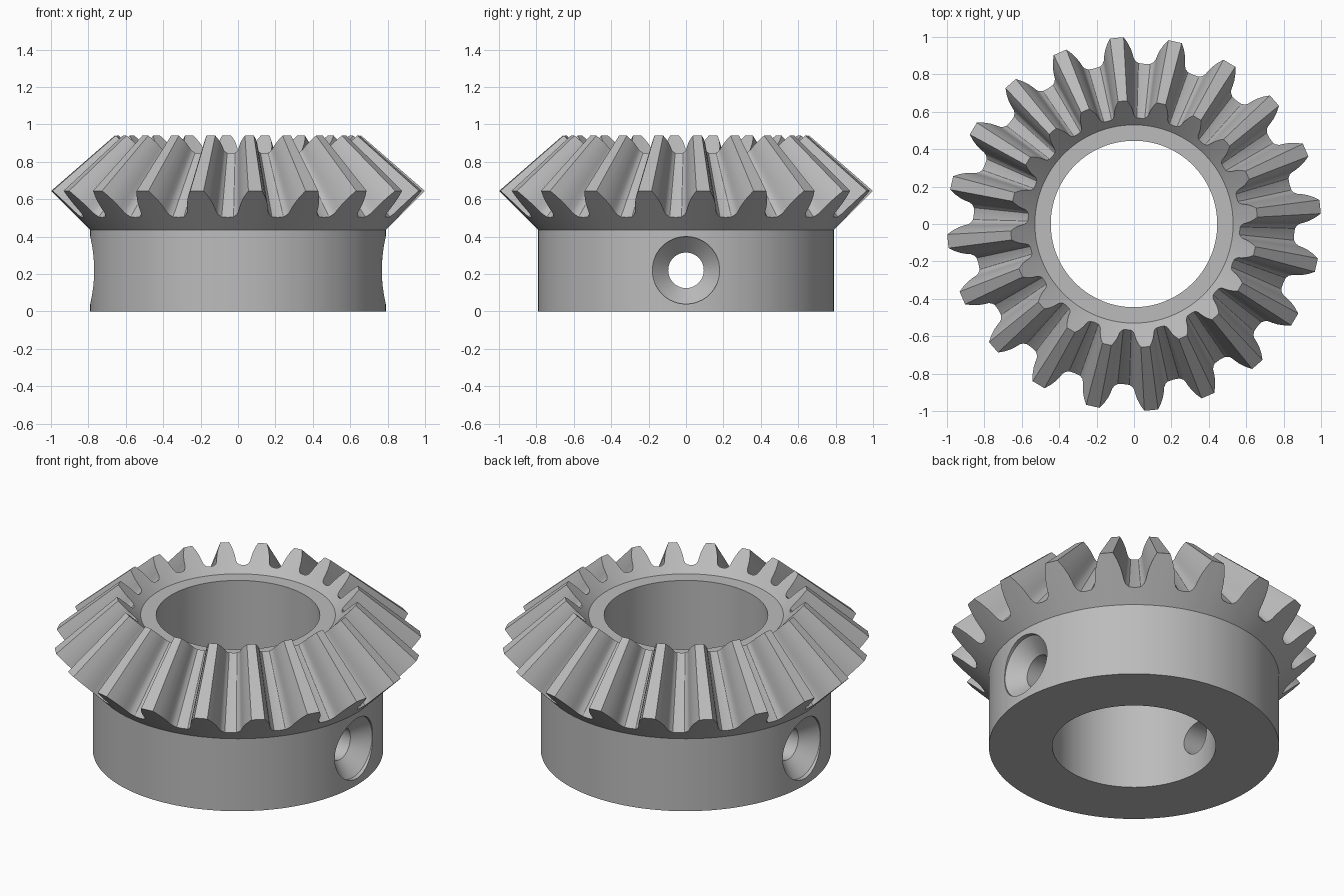
import bpy, bmesh
from math import radians, cos, sin

cube = bpy.data.objects.get("Cube")
if cube:
    bpy.data.objects.remove(cube, do_unlink=True)

TEETH = 20
PHASE = 5.3          # angle of the first tooth, degrees
APEX = 1.513         # height where all tooth lines meet
TAPER = 0.66         # inner tooth size relative to outer
HUB_R, BORE_R, HOLE_Z = 0.79, 0.445, 0.22

steel = bpy.data.materials.new("grey steel")
steel.use_nodes = True
grey = (0.5, 0.5, 0.5, 1)
steel.diffuse_color = grey
steel.node_tree.nodes["Principled BSDF"].inputs["Base Color"].default_value = grey

# Half a tooth: angle from tooth centre, radius on the back cone
half = [(2.1, 1.0), (3.3, 0.969), (4.25, 0.937), (4.85, 0.908),
        (5.2, 0.887), (5.8, 0.872), (6.9, 0.861)]
tooth = [(-a, r) for a, r in reversed(half)] + half + [(9, 0.858)]
outline = [(radians(PHASE + i * 360 / TEETH + a), r)
           for i in range(TEETH) for a, r in tooth]


def make_object(name, bm):
    bmesh.ops.recalc_face_normals(bm, faces=bm.faces)
    mesh = bpy.data.meshes.new(name)
    bm.to_mesh(mesh)
    bm.free()
    mesh.materials.append(steel)
    obj = bpy.data.objects.new(name, mesh)
    bpy.context.collection.objects.link(obj)
    return obj


def bridge(bm, rings):
    """Join neighbouring rings of vertices with quads."""
    for a, b in zip(rings, rings[1:]):
        for i in range(len(a)):
            j = (i + 1) % len(a)
            bm.faces.new((a[i], a[j], b[j], b[i]))


# Gear body: plain rings for hub and bore, tooth rings between them
bm = bmesh.new()


def plain_ring(r, z):
    return [bm.verts.new((r * cos(a), r * sin(a), z)) for a, _ in outline]


def tooth_ring(scale):
    return [bm.verts.new((r * scale * cos(a), r * scale * sin(a),
                          APEX + scale * (r - 0.355 - APEX))) for a, r in outline]


rings = [plain_ring(BORE_R, 0), plain_ring(HUB_R, 0), plain_ring(HUB_R, HUB_R - 0.355),
         tooth_ring(1), tooth_ring(TAPER), plain_ring(0.53, 0.81), plain_ring(BORE_R, 0.81)]
bridge(bm, rings + rings[:1])
gear = make_object("bevel_gear", bm)

# Countersunk screw holes on both sides
for side in (1, -1):
    bm = bmesh.new()
    steps = 64
    profile = [(0.3, 0.095), (0.68, 0.095), (0.765, 0.18), (0.95, 0.18)]
    loops = [[bm.verts.new((side * x, r * cos(radians(360 * i / steps)),
                            HOLE_Z + r * sin(radians(360 * i / steps))))
              for i in range(steps)] for x, r in profile]
    bridge(bm, loops)
    bm.faces.new(loops[0])
    bm.faces.new(loops[-1])
    cutter = make_object("screw_hole_cutter", bm)
    cutter.hide_render = True
    cut = gear.modifiers.new("screw_hole", 'BOOLEAN')
    cut.operation = 'DIFFERENCE'
    cut.solver = 'EXACT'
    cut.object = cutter
    bpy.context.view_layer.objects.active = gear
    bpy.ops.object.modifier_apply(modifier=cut.name)
    bpy.data.objects.remove(cutter, do_unlink=True)

bpy.ops.object.select_all(action='DESELECT')
gear.select_set(True)
bpy.context.view_layer.objects.active = gear
bpy.ops.object.shade_smooth_by_angle(angle=radians(28))
